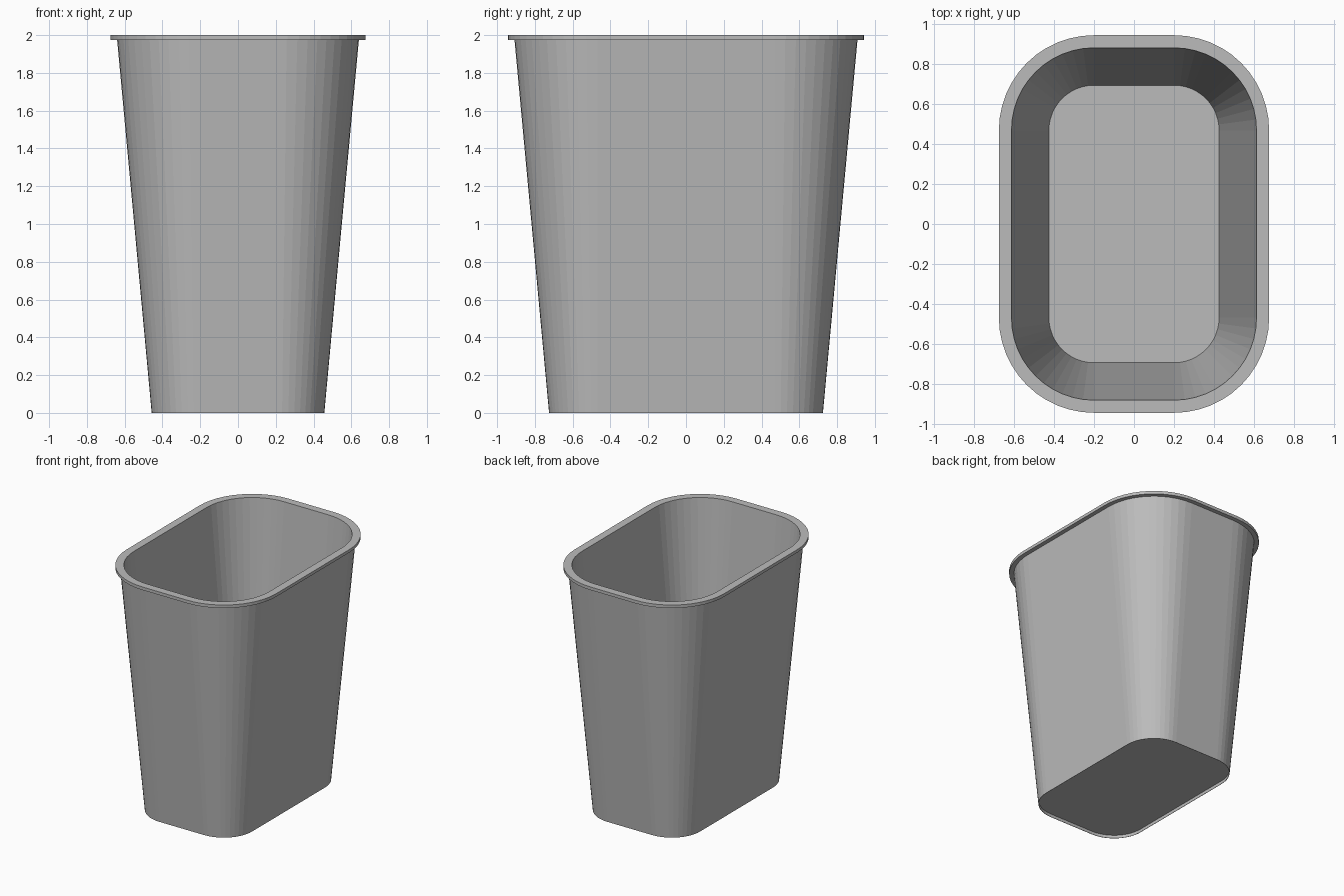
import bpy, bmesh
from math import sin, cos, pi

cube = bpy.data.objects.get("Cube")
if cube:
    bpy.data.objects.remove(cube)

GREY = (0.5, 0.5, 0.5, 1)
plastic = bpy.data.materials.new("grey plastic")
plastic.use_nodes = True
plastic.diffuse_color = GREY
plastic.node_tree.nodes["Principled BSDF"].inputs["Base Color"].default_value = GREY

CORNER_X, CORNER_Y, STEPS = 0.2, 0.468, 12


def rounded_ring(bm, radius, z):
    """Loop of vertices round a rectangle whose corners share fixed centres."""
    ring = []
    for quarter, (sx, sy) in enumerate([(1, 1), (-1, 1), (-1, -1), (1, -1)]):
        for i in range(STEPS + 1):
            a = (quarter + i / STEPS) * pi / 2
            ring.append(bm.verts.new((sx * CORNER_X + radius * cos(a),
                                      sy * CORNER_Y + radius * sin(a), z)))
    return ring


def lofted(name, profile, cap_start=False, cap_end=False):
    """Skin a list of (corner radius, height) rings."""
    bm = bmesh.new()
    rings = [rounded_ring(bm, r, z) for r, z in profile]
    for low, high in zip(rings, rings[1:]):
        for i in range(len(low)):
            j = (i + 1) % len(low)
            bm.faces.new((low[i], low[j], high[j], high[i]))
    if cap_start:
        bm.faces.new(rings[0][::-1])
    if cap_end:
        bm.faces.new(rings[-1])
    mesh = bpy.data.meshes.new(name)
    bm.to_mesh(mesh)
    bm.free()
    mesh.materials.append(plastic)
    obj = bpy.data.objects.new(name, mesh)
    bpy.context.collection.objects.link(obj)
    return obj


# Tapered bin: recessed underside, skirt, outer wall, rim lip, inner wall, floor
lofted("bin_body", [
    (0.254, 0.025), (0.254, 0.0), (0.257, 0.0),
    (0.44, 1.975), (0.475, 1.975), (0.475, 2.0),
    (0.412, 2.0), (0.225, 0.03),
], cap_start=True, cap_end=True)
